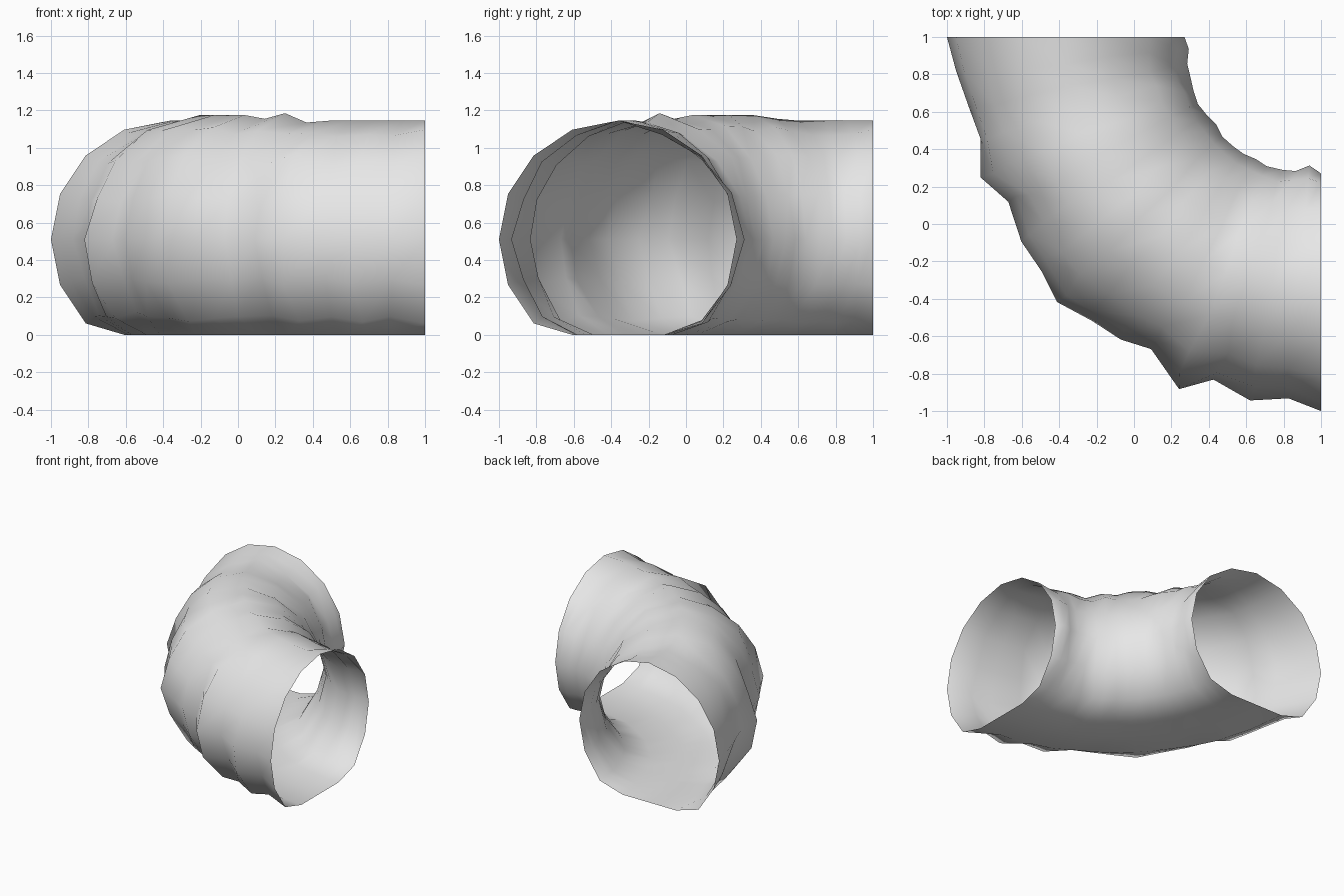
import bpy, bmesh, math, random
from mathutils import Vector

random.seed(4)

cube = bpy.data.objects.get("Cube")
if cube:
    bpy.data.objects.remove(cube, do_unlink=True)

# Bend about the corner (1, 1): tube centre line and section
SIDES, RINGS = 16, 16
BEND, RADIUS, AXIS_Z = 1.365, 0.635, 0.51

# Rough rock offsets per ring, in hundredths, for the three sides of the bore
OUTER = [0, -4, -8, -10, -3, -11, -6, -5, 0, -5, -6, -10, 3, -8, -2, -6, 0]
INNER = [0, 2, 0, 0, -1, -2, -1, 0, -2, -2, -2, -1, -2, -1, 0, 4, 0]
TOP = [0, 0, 0, 0, 1, 3, 3, 3, 3, 1, 4, -1, 0, 0, 0, 0, 0]


def section_point(ring, side):
    """Point on the rough wall, with the floor pressed flat."""
    around = math.tau * side / SIDES
    c, s = math.cos(around), math.sin(around)
    offset = (OUTER[ring] * max(c, 0) ** 2 + INNER[ring] * max(-c, 0) ** 2
              + TOP[ring] * max(s, 0) ** 2) / 100
    turn = math.pi / 2 * ring / RINGS
    if 0 < ring < RINGS:
        if side % 4:
            offset -= random.uniform(0, 0.035)
        turn += random.uniform(-0.012, 0.012)
    r = RADIUS + offset
    reach = BEND + r * c
    z = max(0, AXIS_Z + r * s)
    return Vector((1 - reach * math.cos(turn), 1 - reach * math.sin(turn), z))


# Open curved tunnel wall
bm = bmesh.new()
loops = [[bm.verts.new(section_point(i, j)) for j in range(SIDES)]
         for i in range(RINGS + 1)]
for a, b in zip(loops, loops[1:]):
    for j in range(SIDES):
        k = (j + 1) % SIDES
        bm.faces.new((a[j], b[j], b[k], a[k]))
bm.normal_update()

# Make the normals face away from the bore
probe = max(bm.faces, key=lambda f: f.calc_center_median().z)
if probe.normal.z < 0:
    bmesh.ops.reverse_faces(bm, faces=bm.faces[:])
for face in bm.faces:
    face.smooth = True

mesh = bpy.data.meshes.new("tunnel_bend")
bm.to_mesh(mesh)
bm.free()

# Plain grey stone
stone = bpy.data.materials.new("grey stone")
stone.use_nodes = True
grey = (0.8, 0.8, 0.8, 1)
stone.diffuse_color = grey
stone.node_tree.nodes["Principled BSDF"].inputs["Base Color"].default_value = grey
mesh.materials.append(stone)

tunnel = bpy.data.objects.new("tunnel_bend", mesh)
bpy.context.collection.objects.link(tunnel)
